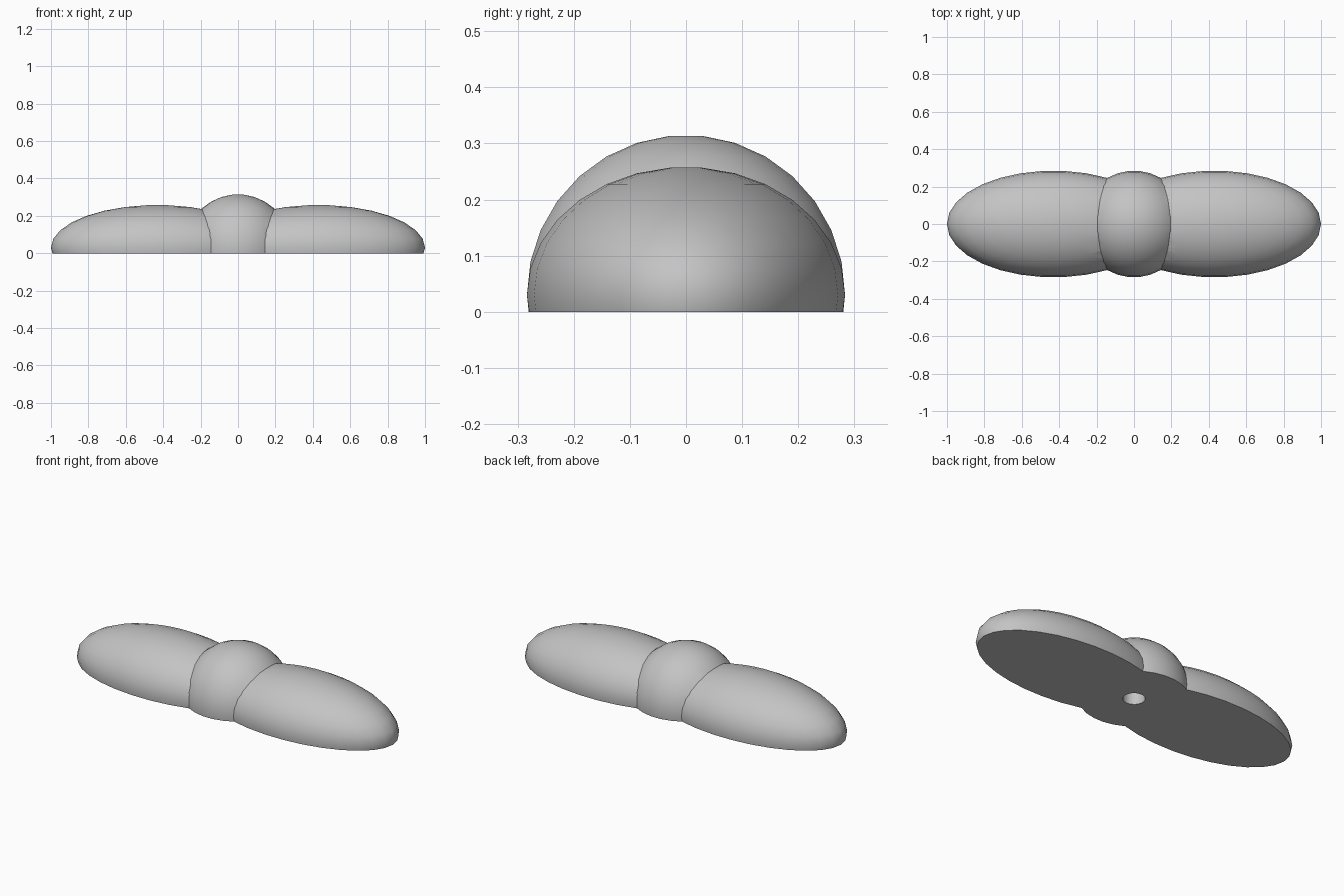
import bpy, bmesh, math

if "Cube" in bpy.data.objects:
    bpy.data.objects.remove(bpy.data.objects["Cube"])

R, SEG, CENTRE_Z = 0.285, 30, 0.03


def finish(bm, name):
    bmesh.ops.recalc_face_normals(bm, faces=bm.faces)
    me = bpy.data.meshes.new(name)
    bm.to_mesh(me)
    bm.free()
    ob = bpy.data.objects.new(name, me)
    bpy.context.collection.objects.link(ob)
    return ob


def flat_pole_ball(name, x, scale):
    """Ball made of stacked rings with small flat caps, stretched by scale."""
    bm = bmesh.new()
    count = SEG // 2
    rings = []
    for i in range(count):
        p = math.pi * (i + 0.5) / count
        rings.append([bm.verts.new((
            x + scale[0] * R * math.sin(p) * math.cos(2 * math.pi * j / SEG),
            scale[1] * R * math.sin(p) * math.sin(2 * math.pi * j / SEG),
            CENTRE_Z + scale[2] * R * math.cos(p))) for j in range(SEG)])
    for a, b in zip(rings, rings[1:]):
        for j in range(SEG):
            k = (j + 1) % SEG
            bm.faces.new((a[j], b[j], b[k], a[k]))
    bm.faces.new(rings[0])
    bm.faces.new(rings[-1])
    return finish(bm, name)


def combine(target, tool, operation):
    """Apply an exact boolean and remove the tool object."""
    tool.hide_render = True
    mod = target.modifiers.new(operation.lower(), 'BOOLEAN')
    mod.operation, mod.solver, mod.object = operation, 'EXACT', tool
    bpy.context.view_layer.objects.active = target
    bpy.ops.object.modifier_apply(modifier=mod.name)
    bpy.data.objects.remove(tool, do_unlink=True)


# Central ball with a long lobe on each side
body = flat_pole_ball("three_lobed_handle", 0, (1, 1, 1))
for side in (-1, 1):
    combine(body, flat_pole_ball("lobe", side * 0.43, (2, 1, 0.8)), 'UNION')

# Flat underside
bm = bmesh.new()
bmesh.ops.create_cube(bm, size=1)
bmesh.ops.scale(bm, verts=bm.verts, vec=(3, 2, 1))
bmesh.ops.translate(bm, verts=bm.verts, vec=(0, 0, -0.5))
combine(body, finish(bm, "floor_cutter"), 'DIFFERENCE')

# Blind screw hole in the underside
bm = bmesh.new()
bmesh.ops.create_cone(bm, cap_ends=True, segments=SEG, radius1=0.057,
                      radius2=0.057, depth=0.3)
combine(body, finish(bm, "hole_cutter"), 'DIFFERENCE')

# Single grey colour and smooth shading with sharp seams
grey = bpy.data.materials.new("light grey")
grey.diffuse_color = (0.55, 0.55, 0.55, 1)
grey.use_nodes = True
grey.node_tree.nodes["Principled BSDF"].inputs["Base Color"].default_value = grey.diffuse_color
body.data.materials.clear()
body.data.materials.append(grey)
for f in body.data.polygons:
    f.material_index = 0
body.select_set(True)
bpy.context.view_layer.objects.active = body
bpy.ops.object.shade_smooth_by_angle(angle=math.radians(30))
